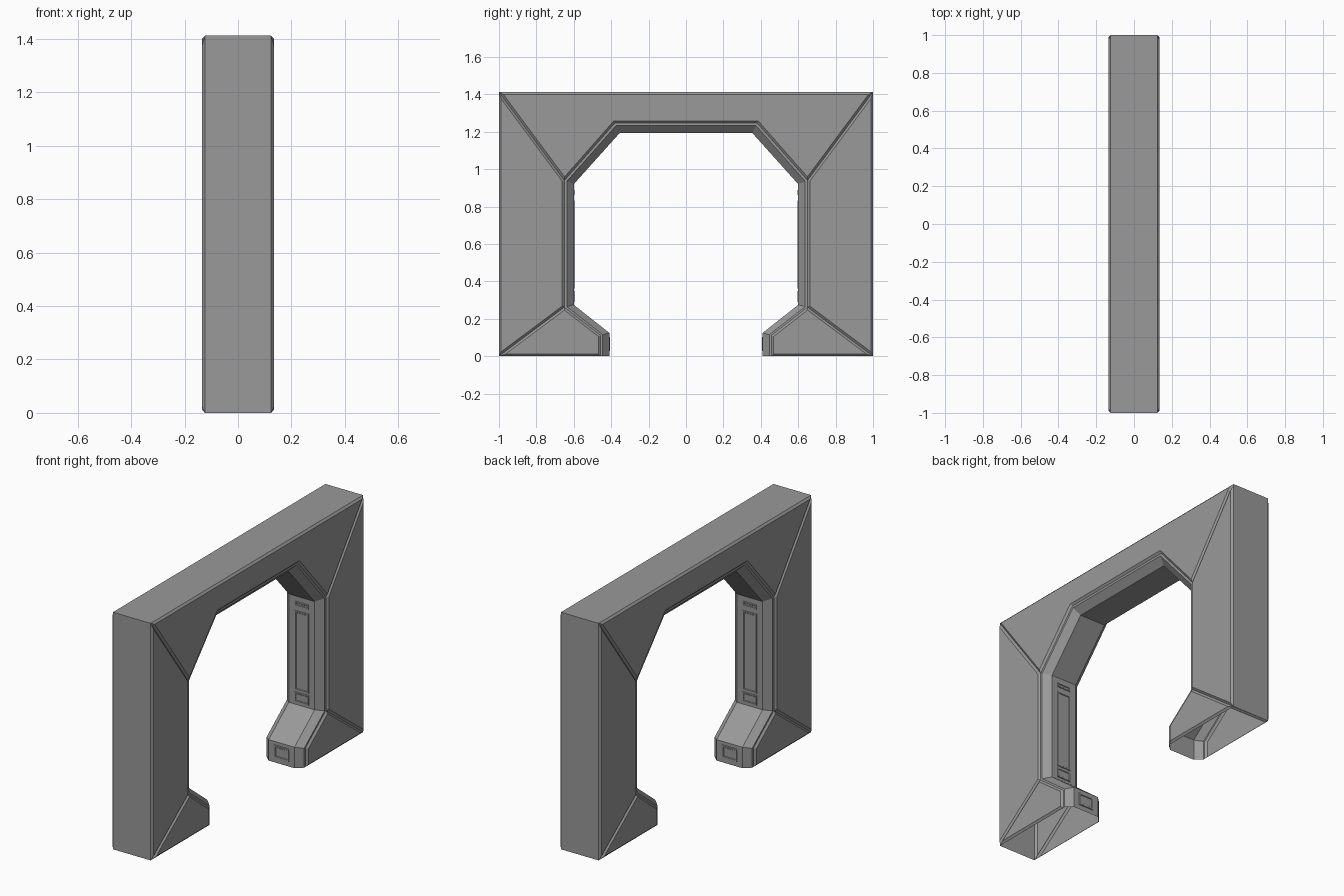
import bpy, bmesh

if "Cube" in bpy.data.objects:
    bpy.data.objects.remove(bpy.data.objects["Cube"])

# Half profiles (y, z) of the opening: inner wall edge and panel edge
WALL = [(.41, 0), (.41, .125), (.60, .275), (.60, .92), (.355, 1.193)]
EDGE = [(.457, 0), (.457, .112), (.65, .262), (.65, .94), (.38, 1.247)]
TRIM = [(a[0] + (b[0] - a[0]) * .75, a[1] + (b[1] - a[1]) * .75)
        for a, b in zip(WALL, EDGE)]
TOP = 1.412

# Dark grey painted metal
METAL = bpy.data.materials.new("dark_metal")
METAL.diffuse_color = (.32, .32, .32, 1)
METAL.use_nodes = True
METAL.node_tree.nodes["Principled BSDF"].inputs["Base Color"].default_value = METAL.diffuse_color


def finish(bm, name):
    mesh = bpy.data.meshes.new(name)
    bm.to_mesh(mesh)
    bm.free()
    mesh.materials.append(METAL)
    obj = bpy.data.objects.new(name, mesh)
    bpy.context.collection.objects.link(obj)
    return obj


def both_sides(half):
    return half + [(-y, z) for y, z in reversed(half)]


def build_arch():
    bm = bmesh.new()

    def row(half, x):
        return [bm.verts.new((x, y, z)) for y, z in both_sides(half)]

    # Rows run around the opening, from one panel edge to the other
    rows = [row(p, x) for p, x in ((EDGE, .124), (TRIM, .124), (WALL, .085),
                                   (WALL, -.085), (TRIM, -.124), (EDGE, -.124))]
    for r, s in zip(rows, rows[1:]):
        for i in range(9):
            bm.faces.new((r[i], r[i + 1], s[i + 1], s[i]))
    outer = [row([(1, 0), (1, TOP)], x) for x in (.124, -.124)]
    for i in range(3):
        bm.faces.new((outer[0][i], outer[0][i + 1], outer[1][i + 1], outer[1][i]))

    # Mitred face panels
    panels = []
    for e, o in ((rows[0], outer[0]), (rows[-1], outer[1])):
        panels.append(bm.faces.new([o[1]] + e[3:7] + [o[2]]))
        for ev, ov in ((e, o), (e[::-1], o[::-1])):
            panels.append(bm.faces.new((ov[0], ov[1], ev[3], ev[2])))
            panels.append(bm.faces.new((ov[0], ev[2], ev[1], ev[0])))

    # Temporary soles settle the normals, then leave the feet open
    soles = [bm.faces.new([r[k] for r in rows] + [outer[1][k], outer[0][k]])
             for k in (0, -1)]
    bmesh.ops.recalc_face_normals(bm, faces=bm.faces)
    bmesh.ops.inset_individual(bm, faces=panels, thickness=.012, depth=.011,
                               use_even_offset=True)
    bmesh.ops.delete(bm, geom=soles, context='FACES_ONLY')
    return finish(bm, "arch_frame")


def plate(name, side, y, z0, z1, half, rim, raise_by=.004, sink=.006):
    """Raised rim with a sunken centre, facing into the opening."""
    bm = bmesh.new()

    def loop(d, yy):
        return [bm.verts.new((x, side * yy, z)) for x, z in
                ((-half + d, z0 + d), (half - d, z0 + d),
                 (half - d, z1 - d), (-half + d, z1 - d))]

    loops = [loop(0, y), loop(.002, y - raise_by), loop(rim, y - raise_by),
             loop(rim + .003, y - raise_by + sink * .6)]
    for a, b in zip(loops, loops[1:]):
        for i in range(4):
            j = (i + 1) % 4
            f = (a[i], a[j], b[j], b[i])
            bm.faces.new(f if side > 0 else f[::-1])
    bm.faces.new(loops[-1] if side > 0 else loops[-1][::-1])
    return finish(bm, name)


build_arch()

# Fittings on the inner walls of the pillars and the toes of the feet
for side, tag in ((1, "back"), (-1, "front")):
    plate("pillar_vent_" + tag, side, .60, .862, .89, .045, .007)
    plate("pillar_panel_" + tag, side, .60, .36, .835, .047, .009)
    plate("pillar_hatch_" + tag, side, .60, .29, .35, .047, .008)
    plate("foot_hatch_" + tag, side, .41, .028, .105, .05, .01)
